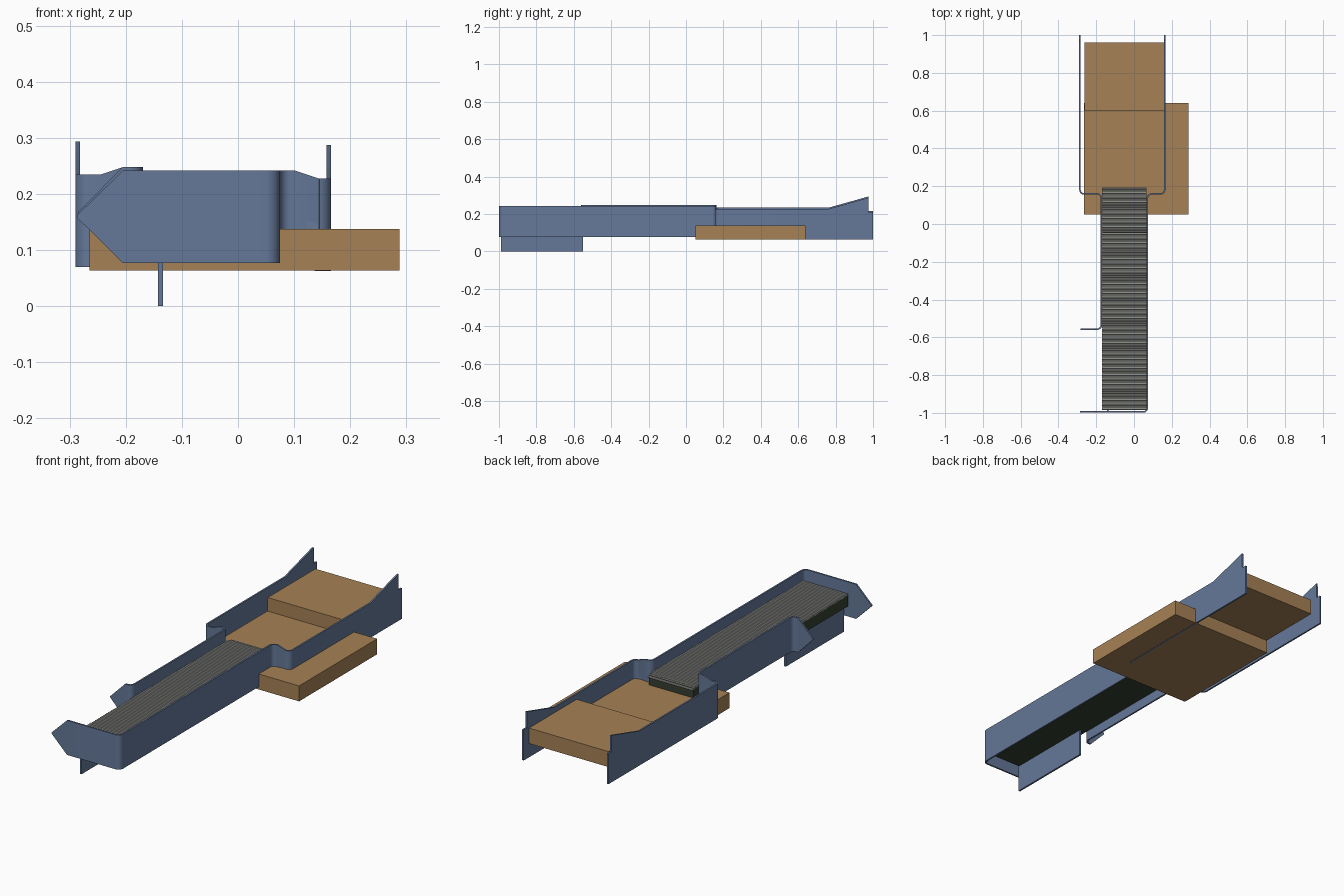
import bpy, bmesh, math
from mathutils import Vector, Matrix

if "Cube" in bpy.data.objects:
    bpy.data.objects.remove(bpy.data.objects["Cube"])


def material(name, rgb):
    m = bpy.data.materials.new(name)
    m.diffuse_color = (*rgb, 1)
    m.use_nodes = True
    m.node_tree.nodes["Principled BSDF"].inputs["Base Color"].default_value = m.diffuse_color
    return m


BLUE = material("painted_steel", (0.13, 0.19, 0.32))
WOOD = material("tan_block", (0.38, 0.22, 0.09))
GREEN = material("dark_green", (0.035, 0.05, 0.03))
GREY = material("roller_grey", (0.4, 0.4, 0.38))


def make_object(name, bm, mat):
    bmesh.ops.recalc_face_normals(bm, faces=bm.faces)
    me = bpy.data.meshes.new(name)
    bm.to_mesh(me)
    bm.free()
    ob = bpy.data.objects.new(name, me)
    bpy.context.collection.objects.link(ob)
    me.materials.append(mat)
    return ob


def box(name, lo, hi, mat):
    lo, hi = Vector(lo), Vector(hi)
    bm = bmesh.new()
    bmesh.ops.create_cube(bm, size=1, matrix=Matrix.Translation((lo + hi) / 2)
                          @ Matrix.Diagonal((*(hi - lo), 1)))
    return make_object(name, bm, mat)


def wall(name, path, dz):
    """Bent sheet along a plan path of (x, y, bottom, top, corner radius)."""
    pts = []
    for i, (x, y, b, t, r) in enumerate(path):
        p = Vector((x, y))
        if r == 0:
            pts.append((x, y, b, t))
            continue
        u = (Vector(path[i - 1][:2]) - p).normalized()
        v = (Vector(path[i + 1][:2]) - p).normalized()
        c = p + (u + v) * r
        for k in range(9):
            a = k / 8 * math.pi / 2
            q = c - v * r * math.cos(a) - u * r * math.sin(a)
            pts.append((q.x, q.y, b, t))
    bm = bmesh.new()
    cols = [(bm.verts.new((x, y, b + dz)), bm.verts.new((x, y, t + dz))) for x, y, b, t in pts]
    for (a, b), (c, d) in zip(cols, cols[1:]):
        bm.faces.new((a, c, d, b))
    ob = make_object(name, bm, BLUE)
    sol = ob.modifiers.new("thickness", "SOLIDIFY")
    sol.thickness = 0.008
    sol.offset = 0
    bpy.context.view_layer.objects.active = ob
    ob.select_set(True)
    bpy.ops.object.modifier_apply(modifier="thickness")
    bpy.ops.object.shade_smooth_by_angle(angle=math.radians(25))
    ob.select_set(False)


def side_path(x_wide, x_narrow, y_end, x_tip, tip_z):
    s = 1 if x_wide > 0 else -1
    return [(x_wide, 1.0, .063, .21, 0), (x_wide, .976, .063, .21, 0),
            (x_wide, .975, .063, .287, 0), (x_wide, .765, .063, .228, 0),
            (x_wide, .159, .063, .228, .022),
            (x_narrow + s * .072, .159, .063, .228, 0), (x_narrow + s * .03, .159, .077, .242, 0),
            (x_narrow, .159, .077, .242, .022),
            (x_narrow, y_end, .077, .242, .022),
            (-.205, y_end, .077, .242, 0), (x_tip, y_end, tip_z - .002, tip_z + .002, 0)]


# Guide walls: the right one closes the front end, the left one stops at a flare
wall("right_guide_wall", side_path(.162, .071, -.995, -.287, .16), 0)
wall("left_guide_wall", side_path(-.286, -.173, -.557, -.284, .16), .0065)

# Support plate
box("support_plate", (-.143, -.99, 0), (-.134, -.55, .13), BLUE)

# Blocks at the rear
box("lower_block", (-.265, .05, .064), (.288, .64, .138), WOOD)
box("upper_block", (-.263, .6, .129), (.16, .96, .203), WOOD)

# Conveyor bed
box("conveyor_bed", (-.168, -.985, .13), (.066, .185, .184), GREEN)

# Rollers across the bed, the last ones dipping over the rear edge
bm = bmesh.new()
n = 98
for i in range(n):
    y = -.979 + i * 1.168 / (n - 1)
    z = .186 - max(0, y - .165) * .3
    bmesh.ops.create_cone(bm, cap_ends=True, segments=8, radius1=.0055, radius2=.0055, depth=.236,
                          matrix=Matrix.Translation((-.051, y, z)) @ Matrix.Rotation(math.pi / 2, 4, 'Y'))
make_object("conveyor_rollers", bm, GREY)
